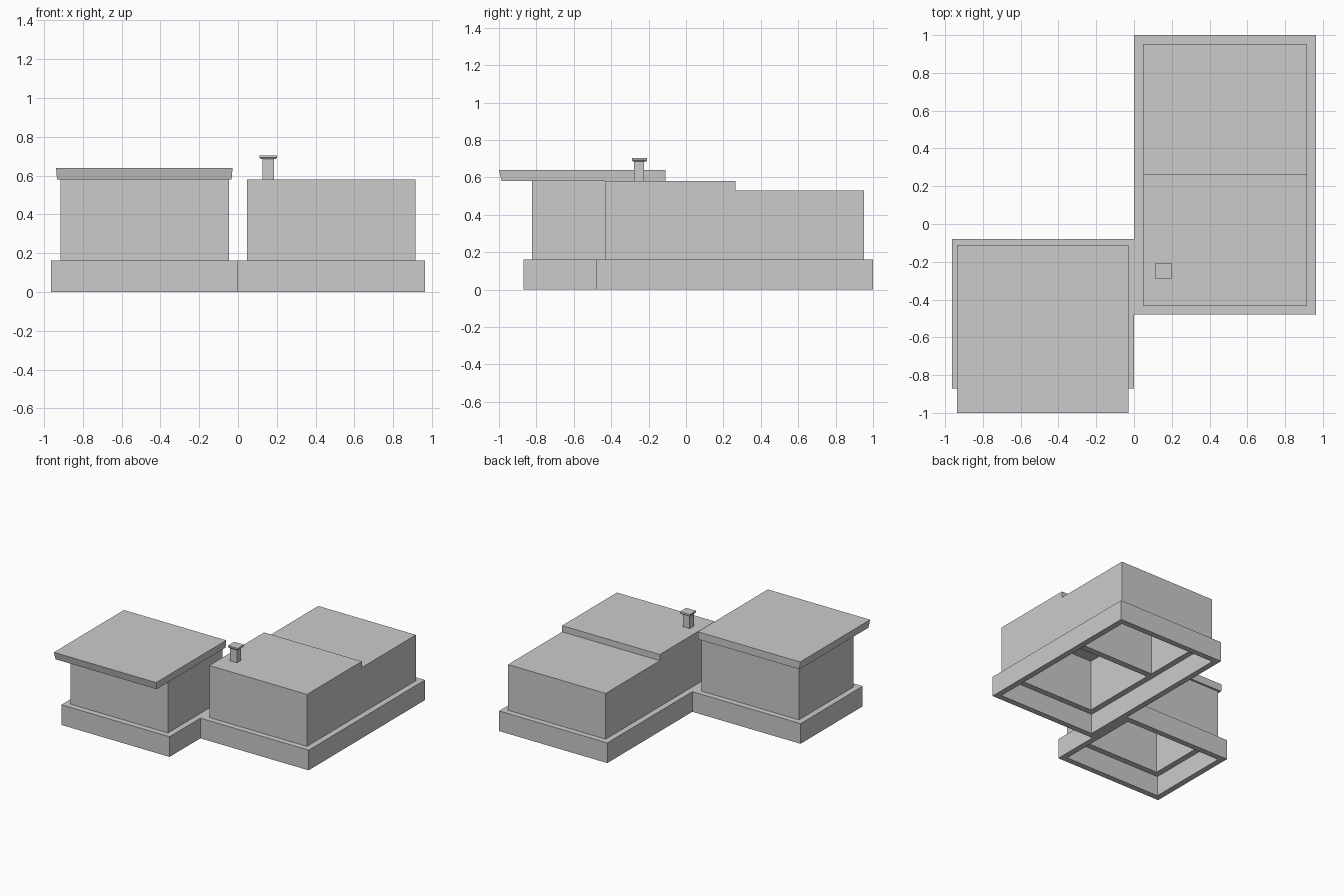
import bpy, bmesh

if "Cube" in bpy.data.objects:
    bpy.data.objects.remove(bpy.data.objects["Cube"])

WALL = 0.047


def loop(bm, x0, x1, y0, y1, z):
    return [bm.verts.new((x, y, z)) for x, y in ((x0, y0), (x1, y0), (x1, y1), (x0, y1))]


def bridge(bm, a, b):
    for i in range(4):
        j = (i + 1) % 4
        bm.faces.new((a[i], a[j], b[j], b[i]))


def finish(bm, name):
    bmesh.ops.recalc_face_normals(bm, faces=bm.faces)
    me = bpy.data.meshes.new(name)
    bm.to_mesh(me)
    bm.free()
    ob = bpy.data.objects.new(name, me)
    bpy.context.collection.objects.link(ob)
    return ob


def walls(name, x0, x1, y0, y1, z0, z1, roof=0.0):
    """Rectangular wall ring; a roof thickness closes the top."""
    bm = bmesh.new()
    t = WALL
    inner = (x0 + t, x1 - t, y0 + t, y1 - t)
    ob, ot = (loop(bm, x0, x1, y0, y1, z) for z in (z0, z1))
    ib, it = (loop(bm, *inner, z) for z in (z0, z1 - roof))
    bridge(bm, ob, ot)
    bridge(bm, ib, it)
    bridge(bm, ob, ib)
    if roof:
        bm.faces.new(ot)
        bm.faces.new(it)
    else:
        bridge(bm, ot, it)
    return finish(bm, name)


def stack(name, sections):
    """Closed solid through a list of rectangular sections."""
    bm = bmesh.new()
    loops = [loop(bm, *s) for s in sections]
    for a, b in zip(loops, loops[1:]):
        bridge(bm, a, b)
    bm.faces.new(loops[0])
    bm.faces.new(loops[-1])
    return finish(bm, name)


# Plinths under both wings
walls("left_plinth", -0.963, 0.0, -0.87, -0.08, 0, 0.162)
walls("right_plinth", 0.0, 0.963, -0.478, 1.0, 0, 0.162)

# Left wing and its overhanging slab roof with a raked front fascia
walls("left_wing", -0.916, -0.047, -0.823, -0.127, 0.162, 0.58, 0.004)
stack("left_roof", [(-0.933, -0.033, -0.986, -0.11, 0.58),
                    (-0.938, -0.028, -1.0, -0.11, 0.64)])

# Right wing: high front block and lower rear block
z = 0.162
walls("right_rear_block", 0.047, 0.916, 0.265, 0.953, z, 0.53, 0.004)
bm = bmesh.new()
x0, x1, y0, y1, t = 0.047, 0.916, -0.431, 0.265, WALL
bm.free()
stack("front_block_roof", [(x0, x1, y0, y1, 0.576), (x0, x1, y0, y1, 0.58)])
stack("front_block_front_wall", [(x0, x1, y0, y0 + t, z), (x0, x1, y0, y0 + t, 0.576)])
for side, a in (("left", x0), ("right", x1 - t)):
    stack("front_block_%s_wall" % side, [(a, a + t, y0 + t, y1, z), (a, a + t, y0 + t, y1, 0.576)])
stack("front_block_step", [(x0 + t, x1 - t, y1 - 0.004, y1, z),
                           (x0 + t, x1 - t, y1 - 0.004, y1, 0.576)])

# Chimney with a thin flared cap
stack("chimney", [(0.125, 0.185, -0.278, -0.224, 0.58), (0.125, 0.185, -0.278, -0.224, 0.686)])
stack("chimney_cap", [(0.117, 0.193, -0.283, -0.212, 0.685),
                      (0.112, 0.2, -0.288, -0.208, 0.692),
                      (0.112, 0.2, -0.288, -0.208, 0.703)])
